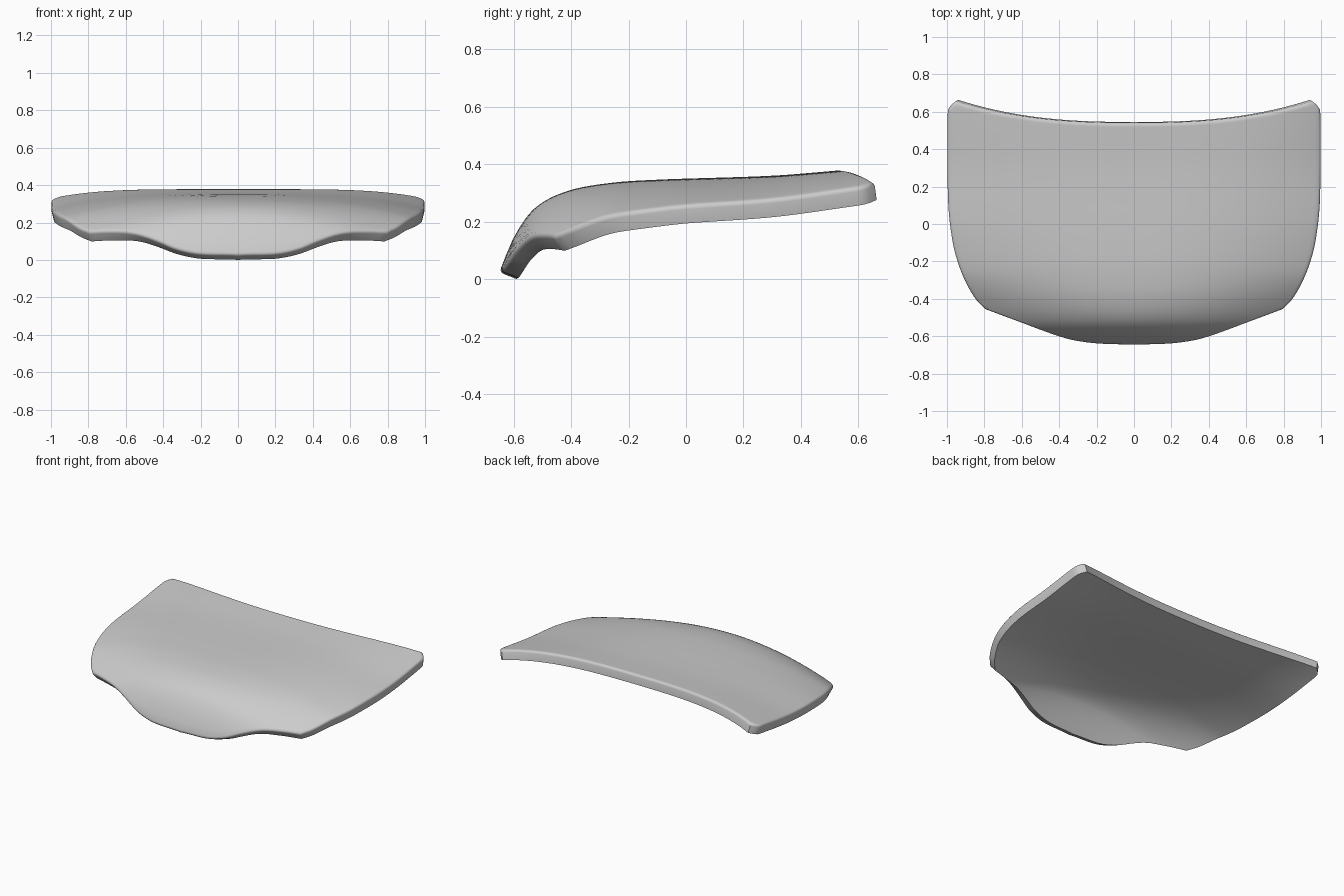
import bpy, bmesh

cube = bpy.data.objects.get("Cube")
if cube:
    bpy.data.objects.remove(cube, do_unlink=True)

COLS, ROWS = 56, 52
THICK = 0.066


def curve(points, x):
    """Smooth interpolation through (x, value) points."""
    n = len(points)

    def slope(i):
        a, b = points[max(i - 1, 0)], points[min(i + 1, n - 1)]
        return (b[1] - a[1]) / (b[0] - a[0])

    i = 0
    while i < n - 2 and x > points[i + 1][0]:
        i += 1
    (x0, v0), (x1, v1) = points[i], points[i + 1]
    h = x1 - x0
    t = min(max((x - x0) / h, 0), 1)
    return (v0 * (1 + 2 * t) * (1 - t) ** 2 + slope(i) * h * t * (1 - t) ** 2
            + v1 * t * t * (3 - 2 * t) + slope(i + 1) * h * t * t * (t - 1))


# Plan outline, centre profile and sideways fall of the panel
side = [(-.46, .8), (-.4, .855), (-.3, .91), (-.2, .948), (-.1, .973),
        (.05, .993), (.2, 1), (.59, 1), (.625, .99), (.655, .955)]
front = [(0, -.65), (.2, -.643), (.33, -.625), (.42, -.6), (.6, -.535), (.8, -.46)]
profile = [(-.65, .03), (-.6, .15), (-.53, .25), (-.42, .31), (-.27, .34),
           (-.1, .352), (.3, .366), (.54, .385), (.66, .395)]
fall = [(-.61, .28), (-.535, .25), (-.46, .22), (-.3, .145), (-.2, .122),
        (0, .095), (.3, .08), (.66, .06)]
power = [(-.5, 2), (-.2, 2.4), (.2, 3.2), (.66, 4.5)]


def surface_point(s, t):
    x = s * curve(side, -.46 + 1.115 * t)
    y = (1 - t) * curve(front, .8 * abs(s)) + t * (.54 + .115 * abs(s) ** 2.5)
    z = curve(profile, y) - curve(fall, y) * abs(x) ** curve(power, y)
    return x, y, z


# Outer skin, inner skin offset along the normals, and the rim between
bm = bmesh.new()


def skin(points, flip):
    verts = [[bm.verts.new(p) for p in row] for row in points]
    for lower, upper in zip(verts, verts[1:]):
        for i in range(COLS):
            quad = [lower[i], lower[i + 1], upper[i + 1], upper[i]]
            bm.faces.new(quad[::-1] if flip else quad)
    return verts


def border(rows):
    return (rows[0][:-1] + [r[-1] for r in rows[:-1]]
            + rows[-1][:0:-1] + [r[0] for r in rows[:0:-1]])


outer = skin([[surface_point(2 * i / COLS - 1, j / ROWS) for i in range(COLS + 1)]
              for j in range(ROWS + 1)], False)
bm.normal_update()
inner = skin([[v.co - v.normal * THICK for v in row] for row in outer], True)
top, low = border(outer), border(inner)
for i in range(len(top)):
    bm.faces.new((top[i - 1], low[i - 1], low[i], top[i]))
bmesh.ops.recalc_face_normals(bm, faces=bm.faces[:])

# Softened outer rim
rim = [bm.edges.get((top[i - 1], top[i])) for i in range(len(top))]
bmesh.ops.bevel(bm, geom=rim, offset=.016, segments=3, profile=.5,
                affect='EDGES', clamp_overlap=True)
lowest = min(v.co.z for v in bm.verts)
bmesh.ops.translate(bm, verts=bm.verts[:], vec=(0, 0, -lowest))

mesh = bpy.data.meshes.new("curved_panel")
bm.to_mesh(mesh)
bm.free()
panel = bpy.data.objects.new("curved_panel", mesh)
bpy.context.collection.objects.link(panel)

# Plain grey finish
grey = bpy.data.materials.new("light_grey")
grey.use_nodes = True
grey.diffuse_color = (.6, .6, .6, 1)
grey.node_tree.nodes["Principled BSDF"].inputs["Base Color"].default_value = (.6, .6, .6, 1)
mesh.materials.append(grey)

bpy.ops.object.select_all(action='DESELECT')
panel.select_set(True)
bpy.context.view_layer.objects.active = panel
bpy.ops.object.shade_smooth_by_angle(angle=.7)
